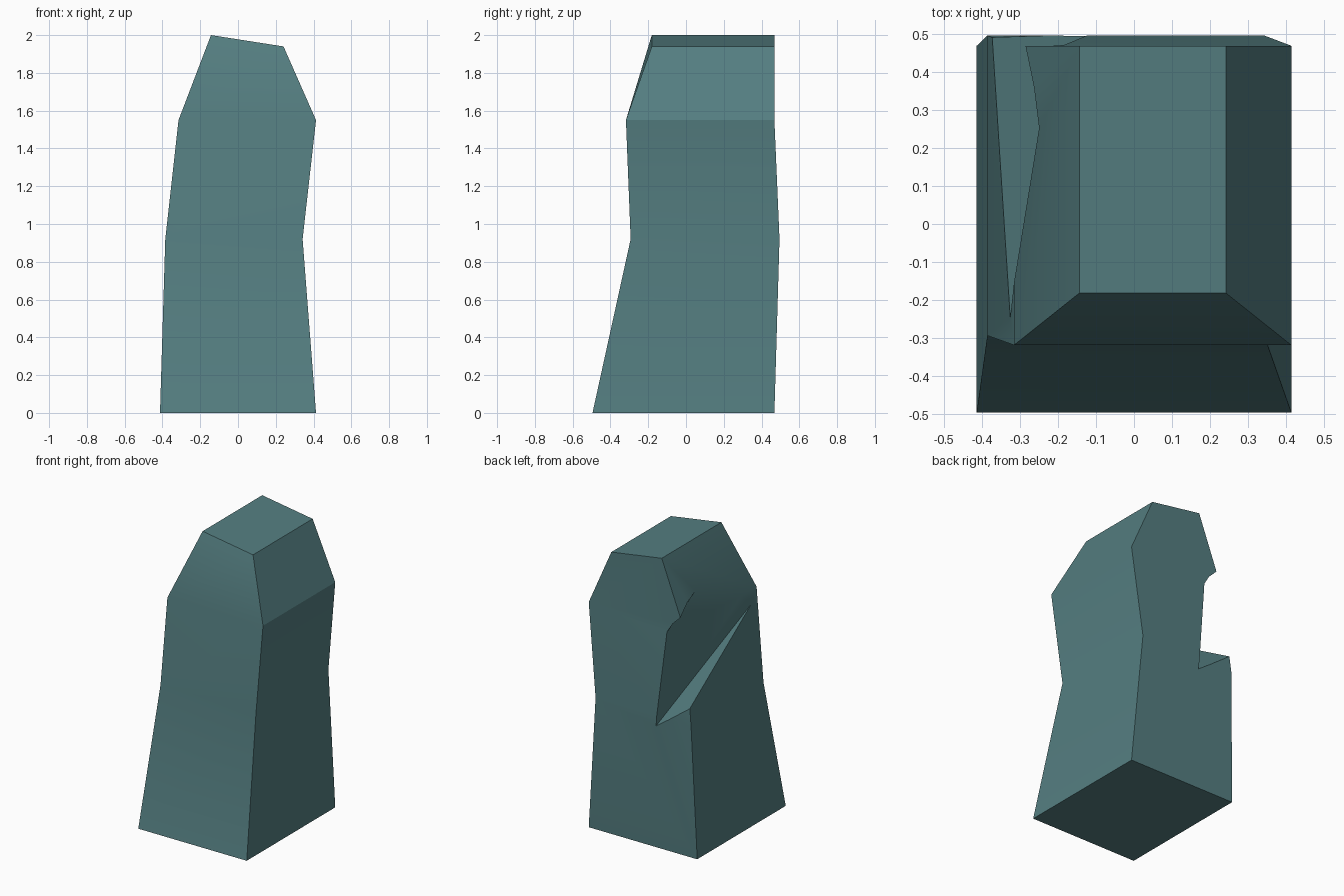
import bpy, bmesh, math
from mathutils import Vector

if "Cube" in bpy.data.objects:
    bpy.data.objects.remove(bpy.data.objects["Cube"])


def make_object(name, bm):
    bmesh.ops.recalc_face_normals(bm, faces=bm.faces)
    mesh = bpy.data.meshes.new(name)
    bm.to_mesh(mesh)
    bm.free()
    obj = bpy.data.objects.new(name, mesh)
    bpy.context.collection.objects.link(obj)
    return obj


# Stone body: four-sided rings (x0, x1, y0, y1, z at x0, z at x1)
rings = [
    (-0.413, 0.413, -0.495, 0.468, 0.0, 0.0),
    (-0.385, 0.342, -0.293, 0.495, 0.92, 0.92),
    (-0.315, 0.413, -0.318, 0.468, 1.55, 1.55),
    (-0.143, 0.241, -0.181, 0.468, 2.0, 1.94),
]
bm = bmesh.new()
loops = []
for x0, x1, y0, y1, za, zb in rings:
    pts = [(x0, y0, za), (x1, y0, zb), (x1, y1, zb), (x0, y1, za)]
    loops.append([bm.verts.new(p) for p in pts])
for a, b in zip(loops, loops[1:]):
    for i in range(4):
        j = (i + 1) % 4
        bm.faces.new((a[i], a[j], b[j], b[i]))
bm.faces.new(loops[0])
bm.faces.new(loops[-1])
body = make_object("stone_pillar", bm)

# Broken chip on the back left corner: a block trimmed by planes
wall_low = Vector((-0.117, 0.493, 0.848))
wall_high = Vector((-0.183, 0.473, 1.50))
corner = Vector((-0.373, 0.49, 1.035))
tip = Vector((-0.325, -0.245, 1.46))
peak = Vector((-0.243, 0.20, 1.74))
roof_mid = Vector((-0.225, 0.468, 1.57))
roof_edge = Vector((-0.285, 0.468, 1.629))
roof_bend = Vector((-0.255, 0.32, 1.709))
inside = Vector((-0.4, 0.3, 1.35))
planes = [
    (wall_low, wall_high, tip),
    (wall_low, corner, tip),
    (wall_high, roof_mid, peak),
    (roof_mid, roof_edge, roof_bend),
]
bm = bmesh.new()
bmesh.ops.create_cube(bm, size=2.0)
bmesh.ops.translate(bm, verts=bm.verts, vec=inside)
for p, q, r in planes:
    normal = (q - p).cross(r - p).normalized()
    if normal.dot(inside - p) > 0:
        normal.negate()
    geom = bm.verts[:] + bm.edges[:] + bm.faces[:]
    cut = bmesh.ops.bisect_plane(bm, geom=geom, plane_co=p, plane_no=normal,
                                 clear_outer=True)["geom_cut"]
    rim = [e for e in cut if isinstance(e, bmesh.types.BMEdge)]
    bmesh.ops.holes_fill(bm, edges=rim, sides=0)
cutter = make_object("chip_cutter", bm)
cutter.hide_render = True

chip = body.modifiers.new("chip", 'BOOLEAN')
chip.operation = 'DIFFERENCE'
chip.solver = 'EXACT'
chip.object = cutter
bpy.context.view_layer.objects.active = body
bpy.ops.object.select_all(action='DESELECT')
body.select_set(True)
bpy.ops.object.modifier_apply(modifier="chip")
bpy.data.objects.remove(cutter)

# Soft ring creases, sharp corners
bpy.ops.object.shade_smooth_by_angle(angle=math.radians(30))
mat = bpy.data.materials.new("teal_stone")
mat.diffuse_color = (0.09, 0.21, 0.22, 1)
mat.use_nodes = True
mat.node_tree.nodes["Principled BSDF"].inputs["Base Color"].default_value = mat.diffuse_color
body.data.materials.clear()
body.data.materials.append(mat)
